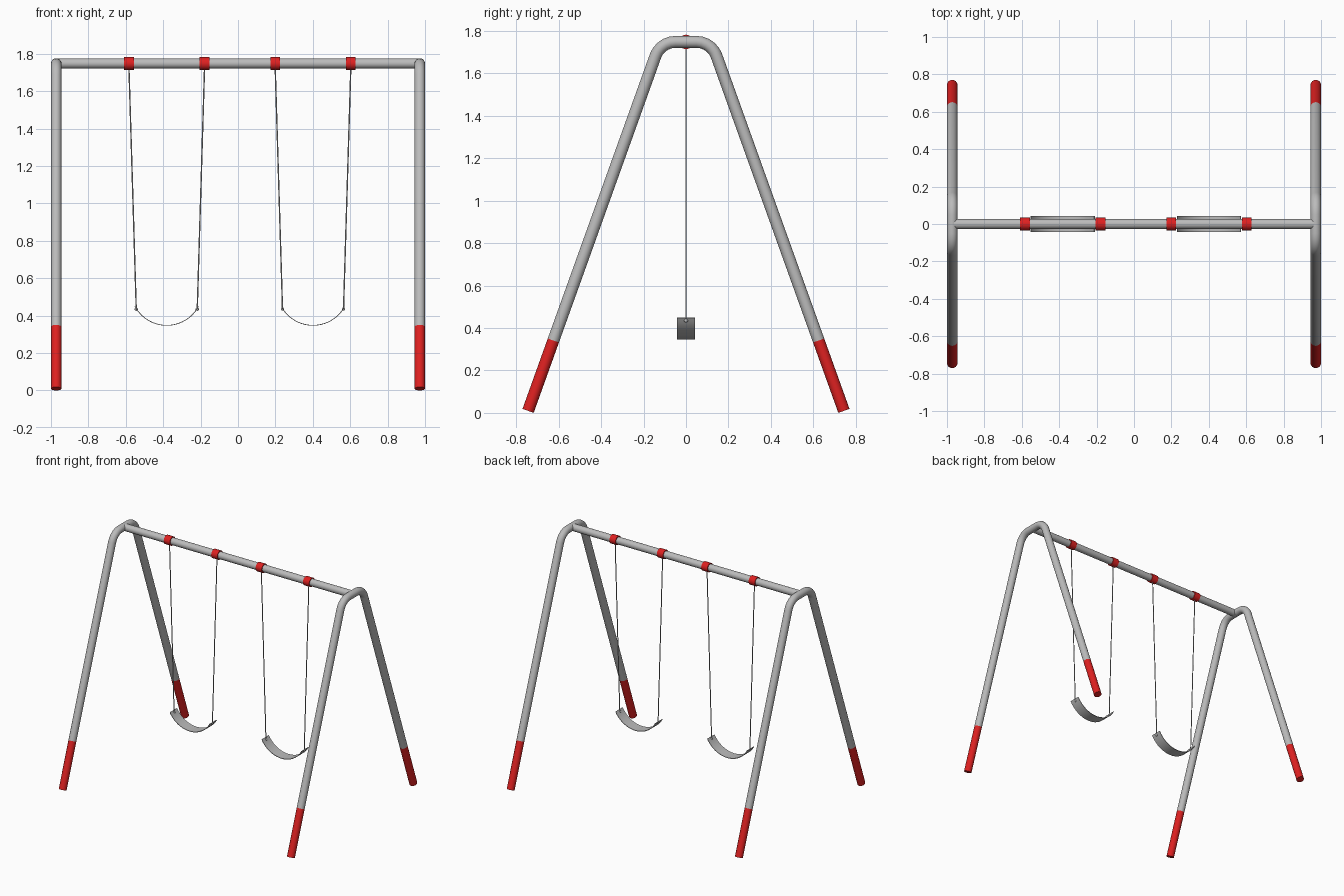
import bpy, bmesh, math
from mathutils import Vector

if "Cube" in bpy.data.objects:
    bpy.data.objects.remove(bpy.data.objects["Cube"])


def material(name, rgb):
    m = bpy.data.materials.new(name)
    m.diffuse_color = (*rgb, 1)
    m.use_nodes = True
    m.node_tree.nodes["Principled BSDF"].inputs["Base Color"].default_value = m.diffuse_color
    return m


GREY = material("grey_metal", (0.5, 0.5, 0.5))
RED = material("red_paint", (0.73, 0.015, 0.015))


def finish(name, bm, mats):
    bmesh.ops.recalc_face_normals(bm, faces=bm.faces)
    me = bpy.data.meshes.new(name)
    bm.to_mesh(me)
    bm.free()
    for m in mats:
        me.materials.append(m)
    me.shade_smooth()
    me.set_sharp_from_angle(angle=math.radians(40))
    ob = bpy.data.objects.new(name, me)
    bpy.context.collection.objects.link(ob)
    return ob


def tube(name, pts, r, mats, sides=24, side_axis=Vector((1, 0, 0)), rule=None):
    """Sweep a capped circle along a path."""
    pts = [Vector(p) for p in pts]
    bm = bmesh.new()
    rings = []
    for i, p in enumerate(pts):
        t = Vector()
        if i > 0:
            t += (p - pts[i - 1]).normalized()
        if i < len(pts) - 1:
            t += (pts[i + 1] - p).normalized()
        t.normalize()
        v = t.cross(side_axis).normalized()
        u = v.cross(t)
        rings.append([bm.verts.new(p + r * (u * math.cos(a) + v * math.sin(a)))
                      for a in (2 * math.pi * k / sides for k in range(sides))])
    for a, b in zip(rings, rings[1:]):
        for k in range(sides):
            j = (k + 1) % sides
            bm.faces.new((a[k], a[j], b[j], b[k]))
    bm.faces.new(rings[0])
    bm.faces.new(rings[-1])
    if rule:
        for f in bm.faces:
            f.material_index = rule(f.calc_center_median())
    return finish(name, bm, mats)


# A-shaped end frames: bent tube with red feet
R, TOP, FOOT_Y, FOOT_Z = 0.028, 1.748, 0.744, 0.0095
CORNER_Y, BEND = 0.12, 0.1
lean = math.atan2(FOOT_Y - CORNER_Y, TOP - FOOT_Z)
turn = math.pi / 2 - lean
flat_y = CORNER_Y - BEND * math.tan(turn / 2)
red_z = 0.341
red_y = FOOT_Y - (red_z - FOOT_Z) * math.tan(lean)
half = [(FOOT_Y, FOOT_Z), (red_y, red_z)]
for i in range(6):
    a = turn * (1 - i / 5)
    half.append((flat_y + BEND * math.sin(a), TOP - BEND + BEND * math.cos(a)))
profile = half + [(-y, z) for y, z in reversed(half)]
for side, x in (("left", -0.972), ("right", 0.972)):
    tube(side + "_leg_frame", [(x, y, z) for y, z in profile], R, [GREY, RED],
         rule=lambda c: 1 if c.z < red_z - 0.02 else 0)

# Crossbar
Y_AXIS = Vector((0, 1, 0))
tube("crossbar", [(-0.972, 0, TOP), (0.972, 0, TOP)], 0.027, [GREY], side_axis=Y_AXIS)


# Curved seat strip
def seat(name, cx):
    bm = bmesh.new()
    hw, sag, bottom, thick, n = 0.1715, 0.102, 0.346, 0.004, 20
    rad = (hw * hw + sag * sag) / (2 * sag)
    amax = math.asin(hw / rad)
    prev = None
    for i in range(n + 1):
        a = amax * (2 * i / n - 1)
        ring = []
        for rr, y in ((rad, -0.043), (rad, 0.043), (rad - thick, 0.043), (rad - thick, -0.043)):
            ring.append(bm.verts.new((cx + rr * math.sin(a), y, bottom + rad - rr * math.cos(a))))
        if prev:
            for k in range(4):
                j = (k + 1) % 4
                bm.faces.new((prev[k], prev[j], ring[j], ring[k]))
        else:
            bm.faces.new(ring)
        prev = ring
    bm.faces.new(prev)
    finish(name, bm, [GREY])


# Swings: clamps, ropes, eyelets and seat
for label, cx in (("left", -0.381), ("right", 0.401)):
    seat(label + "_seat", cx)
    for end, s in (("outer", -1), ("inner", 1)):
        tag = f"{label}_{end}_"
        top_x, low_x = cx + s * 0.202, cx + s * 0.163
        tube(tag + "clamp", [(top_x - 0.026, 0, TOP), (top_x + 0.026, 0, TOP)], 0.034,
             [RED], side_axis=Y_AXIS)
        tube(tag + "rope", [(top_x, 0, TOP - 0.025), (low_x, 0, 0.432)], 0.0035,
             [GREY], sides=8)
        bm = bmesh.new()
        bmesh.ops.create_uvsphere(bm, u_segments=12, v_segments=8, radius=0.009)
        bmesh.ops.translate(bm, verts=bm.verts, vec=(low_x, 0, 0.435))
        finish(tag + "eyelet", bm, [GREY])
